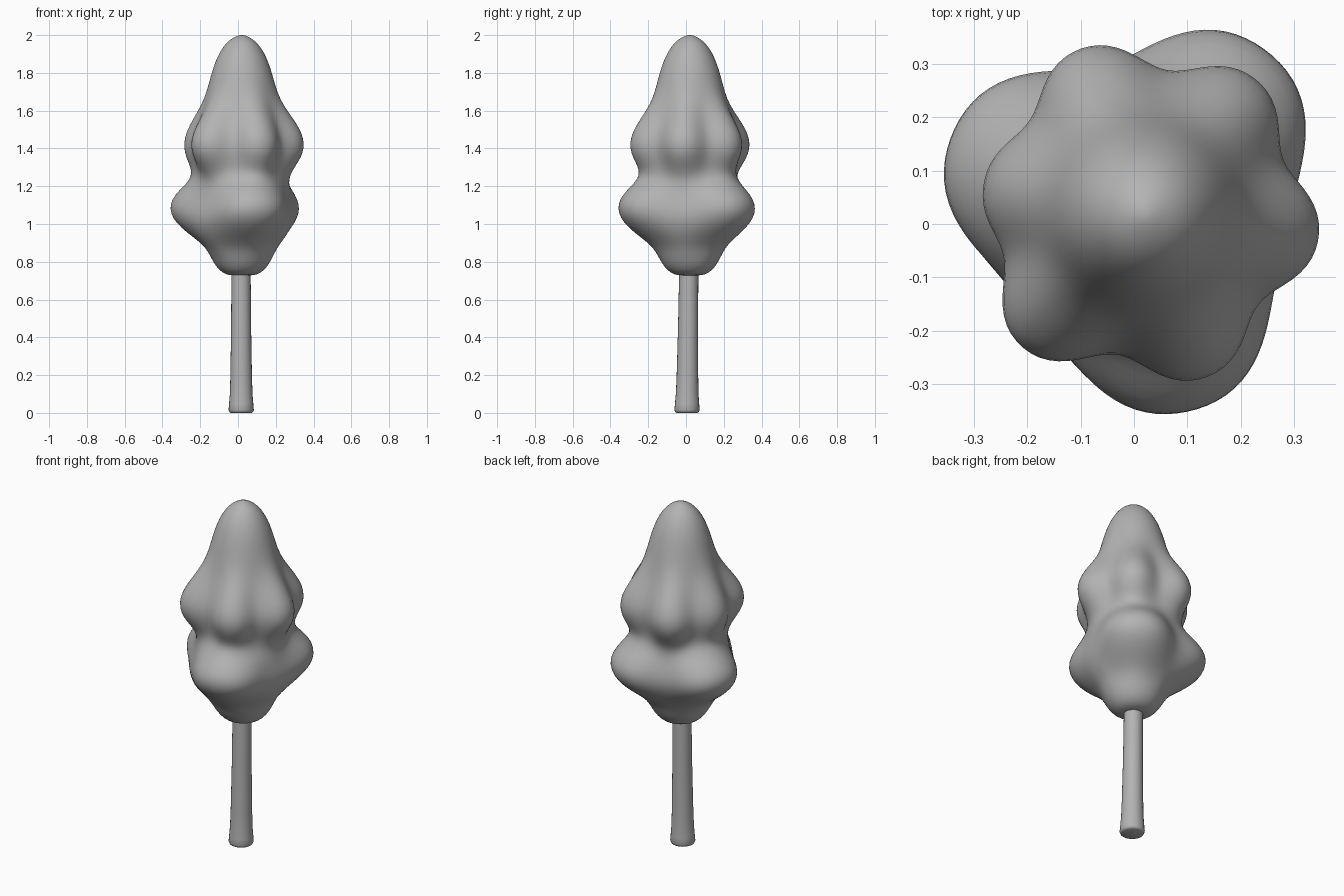
import bpy, bmesh, math
from mathutils import Vector

cube = bpy.data.objects.get("Cube")
if cube:
    bpy.data.objects.remove(cube)

grey = bpy.data.materials.new("plain_grey")
grey.use_nodes = True
COLOUR = (0.45, 0.45, 0.45, 1)
grey.diffuse_color = COLOUR
grey.node_tree.nodes["Principled BSDF"].inputs["Base Color"].default_value = COLOUR


def lofted(name, rings, levels):
    """Skin closed rings of points from bottom to top, cap both ends, smooth."""
    bm = bmesh.new()
    loops = [[bm.verts.new(p) for p in ring] for ring in rings]
    n = len(loops[0])
    for low, high in zip(loops, loops[1:]):
        for i in range(n):
            j = (i + 1) % n
            bm.faces.new((low[i], low[j], high[j], high[i]))
    bm.faces.new(loops[0][::-1])
    bm.faces.new(loops[-1])
    mesh = bpy.data.meshes.new(name)
    bm.to_mesh(mesh)
    bm.free()
    mesh.materials.append(grey)
    mesh.shade_smooth()
    obj = bpy.data.objects.new(name, mesh)
    bpy.context.collection.objects.link(obj)
    if levels:
        mod = obj.modifiers.new("smooth", "SUBSURF")
        mod.levels = mod.render_levels = levels
    return obj


# Crown: a central body with tiers of rounded lobes
BODY = [(0.727, 0.02), (0.728, 0.065), (0.74, 0.1), (0.77, 0.132), (0.81, 0.154),
        (0.85, 0.166), (0.89, 0.178), (0.93, 0.2), (0.98, 0.225), (1.03, 0.242),
        (1.08, 0.25), (1.13, 0.251), (1.18, 0.248), (1.22, 0.242), (1.26, 0.24),
        (1.3, 0.243), (1.35, 0.25), (1.4, 0.253), (1.45, 0.25), (1.5, 0.24),
        (1.56, 0.224), (1.63, 0.203), (1.7, 0.184), (1.78, 0.165), (1.85, 0.144),
        (1.91, 0.117), (1.955, 0.086), (1.985, 0.05), (2.002, 0.01)]

# tier: centre height, spread below, spread above, angular spread, {angle: bulge}
TIERS = [
    (0.96, 0.075, 0.1, 26, {-12: 0.03, 104: 0.025, 223: 0.05}),
    (1.085, 0.12, 0.095, 26.5, {-77: 0.135, 53: 0.135, 158: 0.145}),
    (1.425, 0.1, 0.125, 16.5, {-8: 0.081, 50: 0.078, 112: 0.083,
                               169: 0.058, 227: 0.092, 291: 0.08}),
]


def bulge(angle, z):
    """Sum of blunt, rounded bumps at this angle and height."""
    total = 0
    for mid, below, above, spread, lobes in TIERS:
        dz = (z - mid) / (below if z < mid else above)
        for centre, size in lobes.items():
            da = ((angle - centre + 180) % 360 - 180) / spread
            total += size * math.exp(-((dz * dz + da * da) / 2) ** 1.3)
    return total


SIDES = 60
crown_rings = []
for z, radius in BODY:
    ring = []
    for i in range(SIDES):
        angle = 360 * i / SIDES
        r = radius + bulge(angle, z)
        a = math.radians(angle)
        ring.append((0.02 + r * math.cos(a), 0.02 + r * math.sin(a), z))
    crown_rings.append(ring)
lofted("crown", crown_rings, 1)

# Trunk: slightly leaning tapered post with a flared foot
TRUNK = [(0.0, 0.055), (0.004, 0.062), (0.015, 0.067), (0.05, 0.064), (0.1, 0.06),
         (0.2, 0.057), (0.45, 0.053), (0.72, 0.051), (0.85, 0.05)]
foot, top = Vector((0.017, 0.005, 0)), Vector((0.016, 0.016, 0))
trunk_rings = []
for z, r in TRUNK:
    c = foot.lerp(top, z / 0.85)
    trunk_rings.append([(c.x + r * math.cos(math.tau * i / 24),
                         c.y + r * math.sin(math.tau * i / 24), z) for i in range(24)])
trunk = lofted("trunk", trunk_rings, 0)
bpy.context.view_layer.objects.active = trunk
trunk.select_set(True)
bpy.ops.object.shade_smooth_by_angle(angle=math.radians(50))
